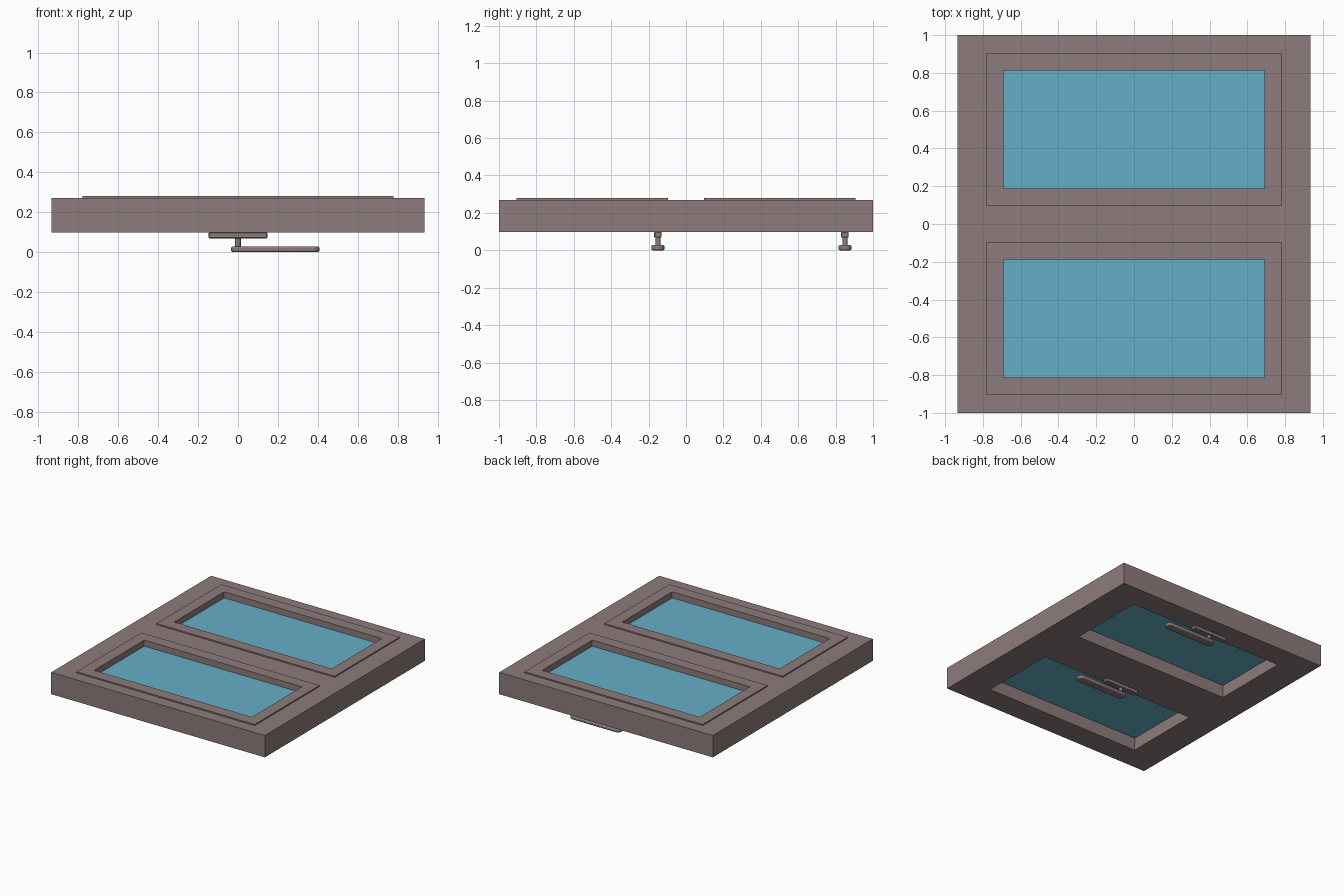
import bpy, bmesh, math
from mathutils import Matrix, Vector

if "Cube" in bpy.data.objects:
    bpy.data.objects.remove(bpy.data.objects["Cube"])


def material(name, rgb):
    m = bpy.data.materials.new(name)
    m.diffuse_color = (*rgb, 1)
    m.use_nodes = True
    m.node_tree.nodes["Principled BSDF"].inputs["Base Color"].default_value = m.diffuse_color
    return m


PAINT = material("painted_frame", (0.27, 0.2, 0.2))
GLASS = material("blue_glass", (0.13, 0.43, 0.57))


def finish(name, bm, mat):
    bmesh.ops.recalc_face_normals(bm, faces=bm.faces)
    me = bpy.data.meshes.new(name)
    bm.to_mesh(me)
    bm.free()
    ob = bpy.data.objects.new(name, me)
    bpy.context.collection.objects.link(ob)
    if mat:
        me.materials.append(mat)
    return ob


def box(name, x0, x1, y0, y1, z0, z1, mat=PAINT):
    bm = bmesh.new()
    size = Matrix.Diagonal((x1 - x0, y1 - y0, z1 - z0, 1))
    mid = Matrix.Translation(((x0 + x1) / 2, (y0 + y1) / 2, (z0 + z1) / 2))
    bmesh.ops.create_cube(bm, size=1, matrix=mid @ size)
    return finish(name, bm, mat)


def cut(ob, cutter):
    mod = ob.modifiers.new("opening", 'BOOLEAN')
    mod.operation, mod.solver, mod.object = 'DIFFERENCE', 'EXACT', cutter
    bpy.context.view_layer.objects.active = ob
    bpy.ops.object.modifier_apply(modifier=mod.name)
    bpy.data.objects.remove(cutter)


def bevel(ob, width, segments=1):
    mod = ob.modifiers.new("soft_edges", 'BEVEL')
    mod.width, mod.segments = width, segments
    mod.limit_method, mod.angle_limit = 'ANGLE', math.radians(40)


def smooth(ob):
    bpy.ops.object.select_all(action='DESELECT')
    ob.select_set(True)
    bpy.context.view_layer.objects.active = ob
    bpy.ops.object.shade_smooth_by_angle(angle=math.radians(35))


def lever(name, x0, x1, y, r, z0, z1):
    # Flat bar with round ends
    bm = bmesh.new()
    n = 8
    pts = []
    for cx, start in ((x1 - r, -math.pi / 2), (x0 + r, math.pi / 2)):
        for i in range(n + 1):
            a = start + math.pi * i / n
            pts.append((cx + r * math.cos(a), y + r * math.sin(a), z0))
    face = bm.faces.new([bm.verts.new(p) for p in pts])
    ext = bmesh.ops.extrude_face_region(bm, geom=[face])
    top = [g for g in ext["geom"] if isinstance(g, bmesh.types.BMVert)]
    bmesh.ops.translate(bm, verts=top, vec=Vector((0, 0, z1 - z0)))
    ob = finish(name, bm, PAINT)
    bevel(ob, 0.008, 2)
    smooth(ob)


# Outer frame with two stepped openings
frame = box("outer_frame", -0.935, 0.935, -1, 1, 0.097, 0.27)

for side, cy in (("front", -0.5), ("back", 0.5)):
    cut(frame, box("rebate", -0.78, 0.78, cy - 0.405, cy + 0.405, 0.15, 0.4, None))
    cut(frame, box("hole", -0.685, 0.685, cy - 0.31, cy + 0.31, 0, 0.4, None))

    # Sash sitting in the rebate, slightly proud of the frame
    sash = box(side + "_sash", -0.78, 0.78, cy - 0.405, cy + 0.405, 0.15, 0.28)
    cut(sash, box("hole", -0.69, 0.69, cy - 0.313, cy + 0.313, 0, 0.4, None))

    # Glass pane
    box(side + "_glass", -0.69, 0.69, cy - 0.313, cy + 0.313, 0.2, 0.232, GLASS)

    # Handle: back plate, stem and lever on the underside
    hy = cy + 0.35
    plate = box(side + "_handle_plate", -0.147, 0.147, hy - 0.02, hy + 0.02, 0.068, 0.099)
    bevel(plate, 0.004)
    bm = bmesh.new()
    bmesh.ops.create_cone(bm, cap_ends=True, segments=16, radius1=0.014, radius2=0.014,
                          depth=0.05, matrix=Matrix.Translation((0, hy, 0.047)))
    smooth(finish(side + "_handle_stem", bm, PAINT))
    lever(side + "_handle_lever", -0.035, 0.408, hy, 0.035, 0, 0.028)
